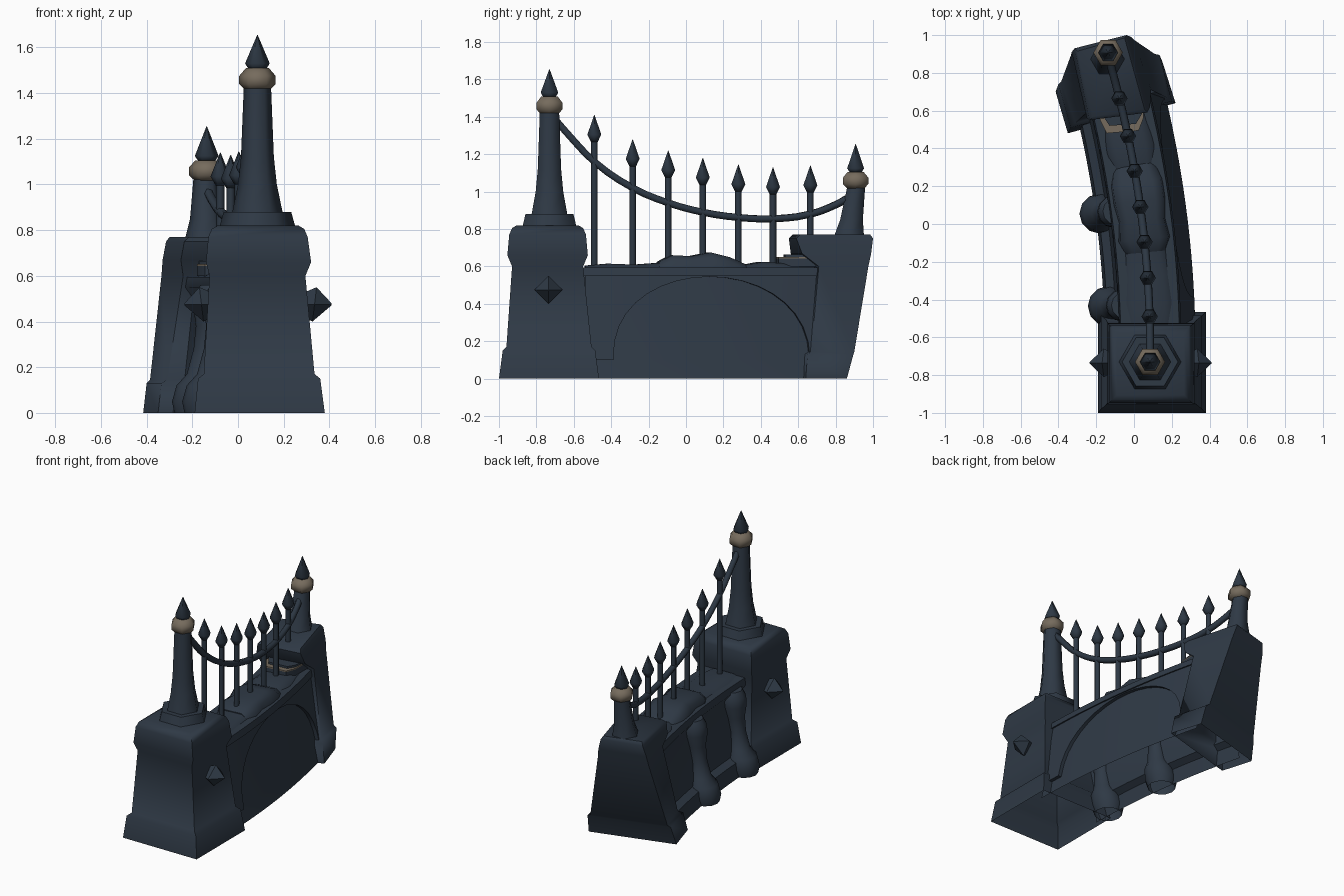
import bpy, bmesh, math
from mathutils import Vector


def material(name, rgb):
    m = bpy.data.materials.new(name)
    m.diffuse_color = (*rgb, 1)
    return m


SLATE = material("dark_slate", (0.028, 0.041, 0.060))
IRON = material("dark_iron", (0.026, 0.039, 0.057))
BRASS = material("dull_brass", (0.18, 0.148, 0.11))


def loft(name, rings, mat, bottom=True, top=True, closed=True, angle=50):
    """Skin a list of equally long point rings, optionally capping the ends."""
    bm = bmesh.new()
    vs = [[bm.verts.new(p) for p in r] for r in rings]
    n = len(rings[0])
    for a, b in zip(vs, vs[1:]):
        for i in range(n if closed else n - 1):
            bm.faces.new((a[i], a[(i + 1) % n], b[(i + 1) % n], b[i]))
    if top:
        bm.faces.new(vs[-1])
    if bottom:
        bm.faces.new(vs[0][::-1])
    bmesh.ops.recalc_face_normals(bm, faces=bm.faces)
    me = bpy.data.meshes.new(name)
    bm.to_mesh(me)
    bm.free()
    me.shade_smooth()
    me.set_sharp_from_angle(angle=math.radians(angle))
    me.materials.append(mat)
    ob = bpy.data.objects.new(name, me)
    bpy.context.collection.objects.link(ob)
    return ob


def ngon(c, r, z, n=6):
    return [(c[0] + r * math.cos(math.tau * i / n), c[1] + r * math.sin(math.tau * i / n), z)
            for i in range(n)]


def turned(name, c, prof, mat, n=6):
    return loft(name, [ngon(c, r, z, n) for r, z in prof], mat, angle=65)


def rect(x0, x1, y0, y1, z):
    return [(x0, y0, z), (x1, y0, z), (x1, y1, z), (x0, y1, z)]


# Curved ground line of the wall, and points offset sideways from it
def cx(y):
    return 0.045 - 0.1223 * y - 0.0925 * y * y


def side(y, off, z):
    n = Vector((1, 0.1223 + 0.185 * y, 0)).normalized()
    return (cx(y) + n.x * off, y + n.y * off, z)


def sweep(name, stations, mat, **kw):
    return loft(name, [[side(y, o, z) for o, z in prof] for y, prof in stations], mat, **kw)


# Front pillar with plinth and flared cap
loft("front_pillar", [
    rect(-0.19, 0.38, -1.0, -0.465, 0), rect(-0.175, 0.36, -0.98, -0.485, 0.15),
    rect(-0.15, 0.335, -0.96, -0.505, 0.17), rect(-0.125, 0.295, -0.93, -0.55, 0.60),
    rect(-0.14, 0.32, -0.955, -0.525, 0.66), rect(-0.13, 0.305, -0.945, -0.535, 0.77),
    rect(-0.115, 0.29, -0.93, -0.55, 0.805), rect(-0.09, 0.265, -0.905, -0.575, 0.82)],
    SLATE, bottom=False)

# Diamond studs on both sides of the front pillar
for s, x in ((1, 0.325), (-1, -0.15)):
    rings = []
    for r, d in ((0.055, -0.035), (0.075, 0.01), (0.004, 0.085)):
        rings.append([(x + s * (d + 0.12 * r * math.sin(a)), -0.735 + r * math.cos(a),
                       0.475 + r * math.sin(a)) for a in (0, math.pi / 2, math.pi, -math.pi / 2)])
    loft("stud_right" if s > 0 else "stud_left", rings, IRON)

# Front spire
F = (0.085, -0.73)
turned("front_spire_foot", F, [(0.17, 0.80), (0.148, 0.88)], SLATE)
turned("front_spire_shaft", F, [(0.112, 0.87), (0.085, 1.0), (0.072, 1.12), (0.06, 1.42)], SLATE)
turned("front_spire_ring", F, [(0.05, 1.41), (0.08, 1.44), (0.08, 1.475), (0.05, 1.51)], BRASS)
turned("front_spire_tip", F, [(0.035, 1.50), (0.054, 1.53), (0.001, 1.655)], IRON)

# Back pillar, turned with the wall, tapering to a narrow top and leaning outward
back = [
    (0.0, (-0.35, 0.48), (-0.415, 0.70), (0.15, 0.86), (0.22, 0.64)),
    (0.13, (-0.335, 0.51), (-0.40, 0.74), (0.135, 0.895), (0.20, 0.65)),
    (0.145, (-0.31, 0.535), (-0.385, 0.755), (0.11, 0.90), (0.175, 0.67)),
    (0.60, (-0.24, 0.60), (-0.335, 0.89), (0.0, 0.975), (0.09, 0.71)),
    (0.67, (-0.25, 0.56), (-0.33, 0.91), (-0.015, 0.99), (0.085, 0.62)),
    (0.75, (-0.235, 0.55), (-0.315, 0.93), (-0.04, 1.0), (0.07, 0.59)),
    (0.77, (-0.215, 0.57), (-0.30, 0.915), (-0.05, 0.985), (0.055, 0.61))]
loft("back_pillar", [[(x, y, r[0]) for x, y in r[1:]] for r in back], SLATE, bottom=False)

# Back spire, leaning
loft("back_spire_shaft", [ngon((-0.14, y), r, z) for y, r, z in
     ((0.87, 0.095, 0.75), (0.885, 0.07, 0.85), (0.912, 0.054, 1.04))], SLATE, angle=65)
B = (-0.137, 0.907)
turned("back_spire_ring", B, [(0.05, 1.015), (0.078, 1.04), (0.078, 1.075), (0.05, 1.105)], BRASS)
turned("back_spire_tip", B, [(0.035, 1.10), (0.052, 1.125), (0.001, 1.255)], IRON)

# Battered wall body with rim, open underneath
wall = [(-0.24, 0), (-0.225, 0.10), (-0.18, 0.125), (-0.13, 0.50), (-0.165, 0.55), (-0.155, 0.595),
        (0.155, 0.595), (0.165, 0.55), (0.13, 0.55), (0.215, 0.10), (0.24, 0)]
ys = [-0.56 + 1.30 * i / 14 for i in range(15)]
sweep("wall_body", [(y, wall) for y in ys], SLATE, bottom=False, top=False, closed=False)


# Raised arch surround on the right face
def face(z, d):
    return 0.234 - 0.189 * z + d


arch = [(-0.54, 0.10)]
for i in range(19):
    a = math.pi * i / 18
    arch.append((0.105 - 0.505 * math.cos(a), 0.10 + 0.445 * max(math.sin(a), 0) ** 0.85))
arch.append((0.66, 0.10))
sweep("arch_surround", [(y, [(face(z, -0.005), z), (face(z, 0.025), z), (face(0.56, 0.025), 0.56),
                             (face(0.56, -0.005), 0.56)]) for y, z in arch], SLATE)

# Half-round balusters on the left face
for k, y in enumerate((0.085, -0.425)):
    rings = []
    for z, off, r in ((0, 0.225, 0.09), (0.05, 0.22, 0.105), (0.12, 0.205, 0.10), (0.17, 0.19, 0.07),
                      (0.28, 0.175, 0.055), (0.38, 0.155, 0.065), (0.46, 0.145, 0.085),
                      (0.52, 0.14, 0.085), (0.56, 0.13, 0.07)):
        rings.append(ngon(side(y, -off, z), r, z, 12))
    loft(f"baluster_{k + 1}", rings, SLATE, bottom=False)


# Uneven coping stones
def stone(name, stations):
    sweep(name, [(y, [(-w, 0.575), (-0.92 * w, t - 0.025), (-0.6 * w, t), (0.6 * w, t),
                      (0.92 * w, t - 0.025), (w, 0.575)]) for y, w, t in stations], SLATE)


stone("coping_front", [(-0.54, 0.13, 0.605), (-0.42, 0.14, 0.615), (-0.28, 0.135, 0.61),
                       (-0.14, 0.115, 0.62)])
stone("coping_middle", [(-0.15, 0.11, 0.625), (-0.08, 0.14, 0.66), (0.02, 0.125, 0.655),
                        (0.12, 0.14, 0.675), (0.22, 0.14, 0.65), (0.31, 0.115, 0.61)])
stone("coping_back", [(0.29, 0.12, 0.605), (0.40, 0.135, 0.625), (0.52, 0.13, 0.615), (0.70, 0.13, 0.61)])

# Ledge with a thin brass plate in front of the back pillar
edge = [(-0.18, 0.55), (-0.145, 0.48), (0.025, 0.495), (0.05, 0.56), (0.05, 0.70), (-0.18, 0.66)]
slab = [(-0.17, 0.58), (-0.13, 0.52), (0.01, 0.53), (0.04, 0.58), (0.05, 0.70), (-0.18, 0.66)]
for name, outline, z0, z1, mat in (("ledge_base", edge, 0.60, 0.643, SLATE),
                                   ("ledge_trim", edge, 0.643, 0.651, BRASS),
                                   ("ledge_slab", slab, 0.651, 0.665, SLATE)):
    loft(name, [[(x, y, z) for x, y in outline] for z in (z0, z1)], mat)

# Fence bars with spear heads
tops = [(-0.49, 1.41), (-0.285, 1.28), (-0.095, 1.22), (0.09, 1.18), (0.28, 1.145), (0.465, 1.13),
        (0.665, 1.14)]
for k, (y, t) in enumerate(tops):
    c = (cx(y), y)
    turned(f"fence_bar_{k + 1}", c, [(0.018, 0.58), (0.018, t - 0.13)], IRON, 8)
    turned(f"spear_head_{k + 1}", c, [(0.02, t - 0.145), (0.043, t - 0.105), (0.001, t)], IRON)

# Sagging handrail
cu = bpy.data.curves.new("handrail", 'CURVE')
cu.dimensions = '3D'
cu.bevel_depth = 0.021
cu.bevel_resolution = 1
cu.use_fill_caps = True
rail = [(-0.72, 1.41), (-0.62, 1.295), (-0.49, 1.16), (-0.285, 1.02), (-0.095, 0.94), (0.09, 0.89),
        (0.28, 0.862), (0.465, 0.855), (0.665, 0.88), (0.80, 0.93), (0.89, 0.98)]
sp = cu.splines.new('BEZIER')
sp.bezier_points.add(len(rail) - 1)
sp.resolution_u = 3
for p, (y, z) in zip(sp.bezier_points, rail):
    p.co = (cx(y), y, z)
    p.handle_left_type = p.handle_right_type = 'AUTO'
cu.materials.append(IRON)
bpy.context.collection.objects.link(bpy.data.objects.new("handrail", cu))
